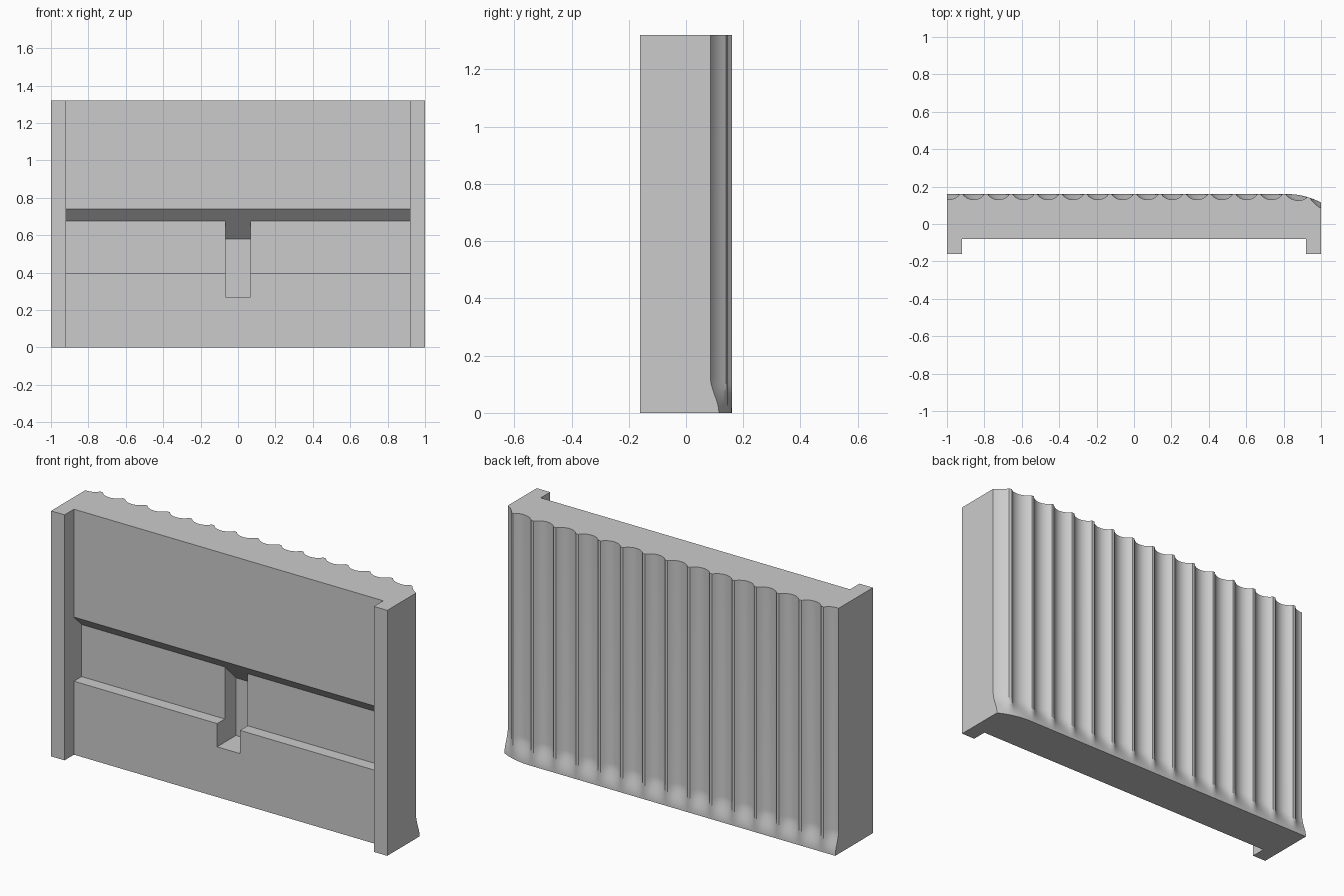
import bpy, bmesh, math

if "Cube" in bpy.data.objects:
    bpy.data.objects.remove(bpy.data.objects["Cube"])

HEIGHT = 1.32
BACK, FRONT, FLANGE = 0.16, -0.08, -0.16
INNER = 0.92                      # half width between the flanges
PITCH, FIRST = 0.1327, -0.99      # groove spacing and first groove centre
HALF, DEPTH = 0.059, 0.03         # groove half width and depth
FOOT = 0.125                      # height where the grooves fade out
RADIUS = (HALF ** 2 + DEPTH ** 2) / (2 * DEPTH)

grey = bpy.data.materials.new("light grey")
grey.use_nodes = True
grey.diffuse_color = (0.6, 0.6, 0.6, 1)
grey.node_tree.nodes["Principled BSDF"].inputs["Base Color"].default_value = (0.6, 0.6, 0.6, 1)


def make_object(name, bm):
    bmesh.ops.recalc_face_normals(bm, faces=bm.faces)
    mesh = bpy.data.meshes.new(name)
    bm.to_mesh(mesh)
    bm.free()
    mesh.materials.append(grey)
    obj = bpy.data.objects.new(name, mesh)
    bpy.context.collection.objects.link(obj)
    return obj


def loft(name, rings):
    """Skin a list of equal point rings and cap both ends."""
    bm = bmesh.new()
    loops = [[bm.verts.new(p) for p in ring] for ring in rings]
    n = len(loops[0])
    for a, b in zip(loops, loops[1:]):
        for i in range(n):
            j = (i + 1) % n
            bm.faces.new((a[i], a[j], b[j], b[i]))
    bm.faces.new(loops[0])
    bm.faces.new(loops[-1])
    return make_object(name, bm)


def back_y(x, z):
    """Fluted back: rounded left end, circular grooves fading at the foot."""
    y = BACK - 0.045 * (max(0, x - 0.82) / 0.18) ** 2
    u = x - FIRST - PITCH * round((x - FIRST) / PITCH)
    t = min(z / FOOT, 1)
    if abs(u) < HALF:
        y -= (math.sqrt(RADIUS ** 2 - u * u) - RADIUS + DEPTH) * t * t * (3 - 2 * t)
    return y


# Panel with side flanges and fluted back
xs = {-1.0, 1.0}
for k in range(16):
    for i in range(-5, 6):
        x = FIRST + PITCH * k + HALF * i / 5
        if -1 < x < 1:
            xs.add(round(x, 4))
xs = sorted(xs, reverse=True)
front_edge = [(-1, FLANGE), (-INNER, FLANGE), (-INNER, FRONT),
              (INNER, FRONT), (INNER, FLANGE), (1, FLANGE)]
levels = [FOOT * i / 10 for i in range(11)] + [HEIGHT]
panel = loft("fluted_panel", [
    [(x, y, z) for x, y in front_edge] + [(x, back_y(x, z), z) for x in reversed(xs)][::-1]
    for z in levels])


def cut_recess(name, half_width, depth, bottom, top):
    """Cut a pocket with a flat sill and a 45 degree ceiling."""
    lip = 0.02
    outline = [(FRONT - lip, bottom), (FRONT + depth, bottom),
               (FRONT + depth, top - depth), (FRONT - lip, top + lip)]
    cutter = loft(name, [[(x, y, z) for y, z in outline]
                         for x in (-half_width, half_width)])
    cutter.hide_render = True
    mod = panel.modifiers.new(name, "BOOLEAN")
    mod.operation, mod.solver, mod.object = "DIFFERENCE", "EXACT", cutter
    bpy.ops.object.modifier_apply(modifier=name)
    bpy.data.objects.remove(cutter)


bpy.context.view_layer.objects.active = panel
panel.select_set(True)
cut_recess("wide_recess", INNER, 0.065, 0.395, 0.74)
cut_recess("centre_slot", 0.068, 0.16, 0.27, 0.74)
bpy.ops.object.shade_smooth_by_angle(angle=math.radians(30))
